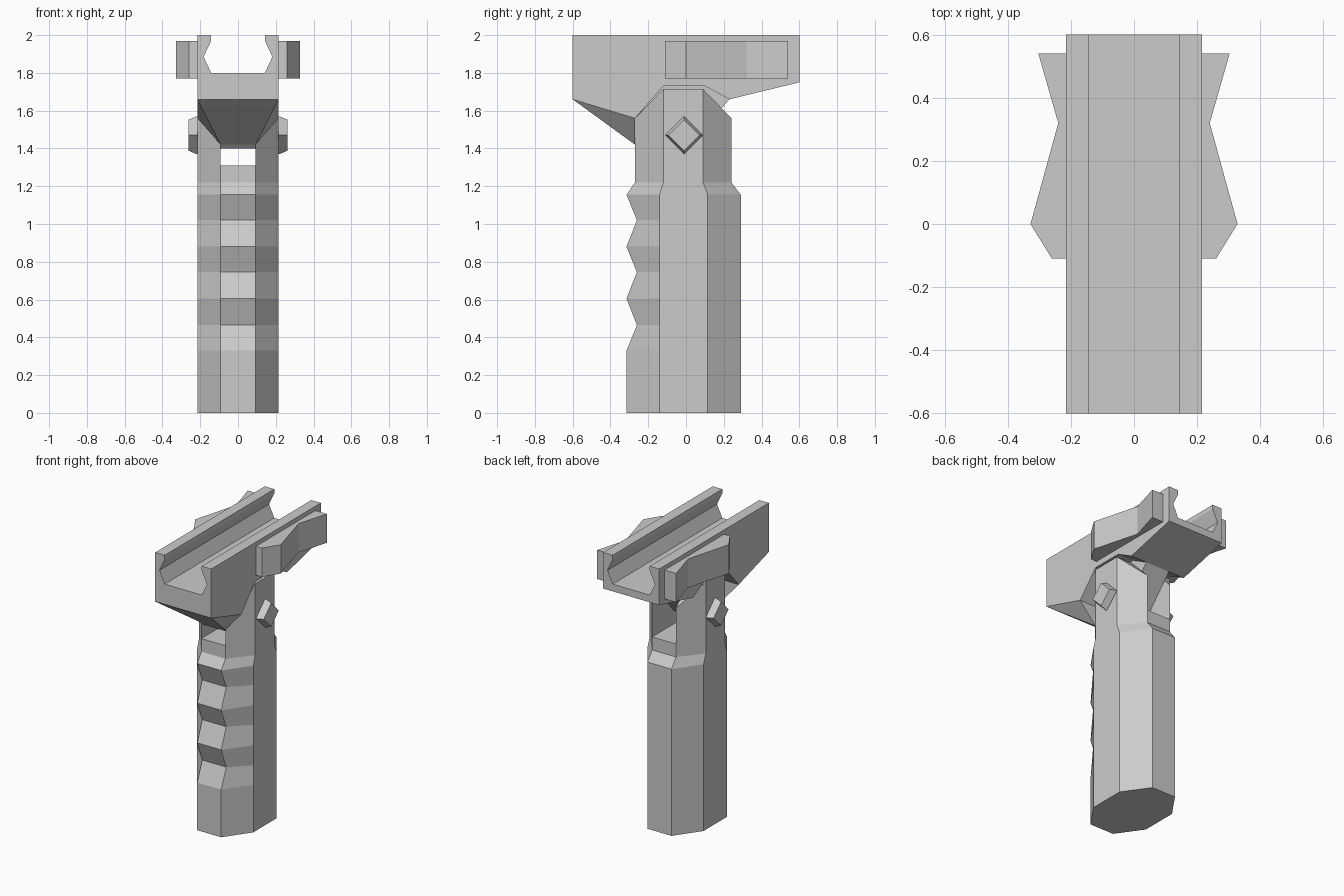
import bpy
import bmesh
from mathutils import Vector

if "Cube" in bpy.data.objects:
    bpy.data.objects.remove(bpy.data.objects["Cube"], do_unlink=True)

grey = bpy.data.materials.new("light_grey")
grey.use_nodes = True
grey.diffuse_color = (0.6, 0.6, 0.6, 1)
grey.node_tree.nodes["Principled BSDF"].inputs["Base Color"].default_value = (0.6, 0.6, 0.6, 1)


def finish(name, bm):
    bmesh.ops.recalc_face_normals(bm, faces=bm.faces)
    mesh = bpy.data.meshes.new(name)
    bm.to_mesh(mesh)
    bm.free()
    mesh.materials.append(grey)
    obj = bpy.data.objects.new(name, mesh)
    bpy.context.collection.objects.link(obj)
    return obj


def loft(rings):
    """Closed solid through matching rings of points."""
    bm = bmesh.new()
    rows = [[bm.verts.new(p) for p in ring] for ring in rings]
    n = len(rows[0])
    for a, b in zip(rows, rows[1:]):
        for i in range(n):
            j = (i + 1) % n
            bm.faces.new((a[i], a[j], b[j], b[i]))
    bm.faces.new(rows[0])
    bm.faces.new(rows[-1])
    return bm


def prism(outline, axis, lo, hi):
    """Extrude a 2D outline along the given axis."""
    def place(p, d):
        v = list(p)
        v.insert(axis, d)
        return v
    return loft([[place(p, d) for p in outline] for d in (lo, hi)])


def octagon(z, front, side_front, side_back, back):
    half = [(W, side_front), (W, side_back), (S, back)]
    right = [(S, front)] + half
    left = [(-x, y) for x, y in reversed(right)]
    return [(x, y, z) for x, y in right + left]


def clip(bm, point, normal):
    """Remove what lies beyond a plane and cap the cut."""
    res = bmesh.ops.bisect_plane(bm, geom=bm.verts[:] + bm.edges[:] + bm.faces[:],
                                 plane_co=point, plane_no=normal, clear_outer=True)
    edges = [e for e in res["geom_cut"] if isinstance(e, bmesh.types.BMEdge)]
    bmesh.ops.contextual_create(bm, geom=edges)


def mirrored(name, make):
    """Left part plus its mirror image."""
    for side, sign in (("left", 1), ("right", -1)):
        bm = make()
        for v in bm.verts:
            v.co.x *= sign
        finish(side + "_" + name, bm)


W, S = 0.215, 0.092   # half width of the body, half width of the slot
NECK = (-0.27, -0.12, 0.09, 0.24)

# Grip with finger grooves down the front
fronts = [(0, -0.315), (0.33, -0.315), (0.465, -0.26), (0.605, -0.315),
          (0.745, -0.26), (0.88, -0.315), (1.02, -0.26), (1.155, -0.315)]
rings = [octagon(z, f, -0.14, 0.115, 0.29) for z, f in fronts]
finish("grip", loft(rings + [octagon(1.22, *NECK)]))

# Ledge between the two prongs
ledge = [(-S, NECK[0]), (S, NECK[0]), (S, NECK[3]), (-S, NECK[3])]
finish("grip_ledge", prism(ledge, 2, 1.21, 1.31))


# Prongs with sloping shoulders
def prong():
    bm = loft([octagon(1.22, *NECK), octagon(1.715, *NECK)])
    clip(bm, Vector((S, 0, 0)), Vector((-1, 0, 0)))
    clip(bm, Vector((0, NECK[0], 1.56)), Vector((0, -0.155, 0.15)))
    clip(bm, Vector((0, NECK[3], 1.56)), Vector((0, 0.155, 0.15)))
    return bm


mirrored("prong", prong)


# Tapered square pin heads
def pin():
    def diamond(x, r):
        return [(x, -0.01 + r * a, 1.47 + r * b) for a, b in ((1, 0), (0, 1), (-1, 0), (0, -1))]
    return loft([diamond(0.2, 0.1), diamond(0.22, 0.1), diamond(0.262, 0.082)])


mirrored("pin", pin)

# Rail bed
bed = [(-0.6, 1.8), (-0.6, 1.66), (-0.27, 1.56), (-0.12, 1.73), (0.1, 1.73),
       (0.23, 1.66), (0.6, 1.75), (0.6, 1.8)]
finish("rail_bed", prism(bed, 0, -W, W))

# Rail jaws with an undercut channel
jaw = [(W, 1.8), (W, 2), (0.142, 2), (0.142, 1.97), (0.182, 1.885), (0.142, 1.8)]
mirrored("rail_jaw", lambda: prism(jaw, 1, -0.6, 0.6))

# Tongue held between the prongs
tongue = [(-0.27, 1.42), (-0.25, 1.4), (0, 1.4), (0.23, 1.66), (0.1, 1.75), (-0.27, 1.75)]
finish("rail_tongue", prism(tongue, 0, -S, S))

# Tapered wedge under the front of the rail
bm = bmesh.new()
for x, y, z in ((W, -0.6, 1.66), (W, -0.27, 1.56), (S, -0.27, 1.42)):
    for sign in (1, -1):
        bm.verts.new((sign * x, y, z))
bmesh.ops.convex_hull(bm, input=bm.verts)
bmesh.ops.dissolve_limit(bm, angle_limit=0.01, verts=bm.verts, edges=bm.edges)
finish("rail_wedge", bm)

# Angular clamp blocks on both flanks
clamp = [(W, -0.11), (0.26, -0.11), (0.328, 0), (0.24, 0.32), (0.303, 0.54), (W, 0.54)]
mirrored("clamp", lambda: prism(clamp, 2, 1.77, 1.97))
